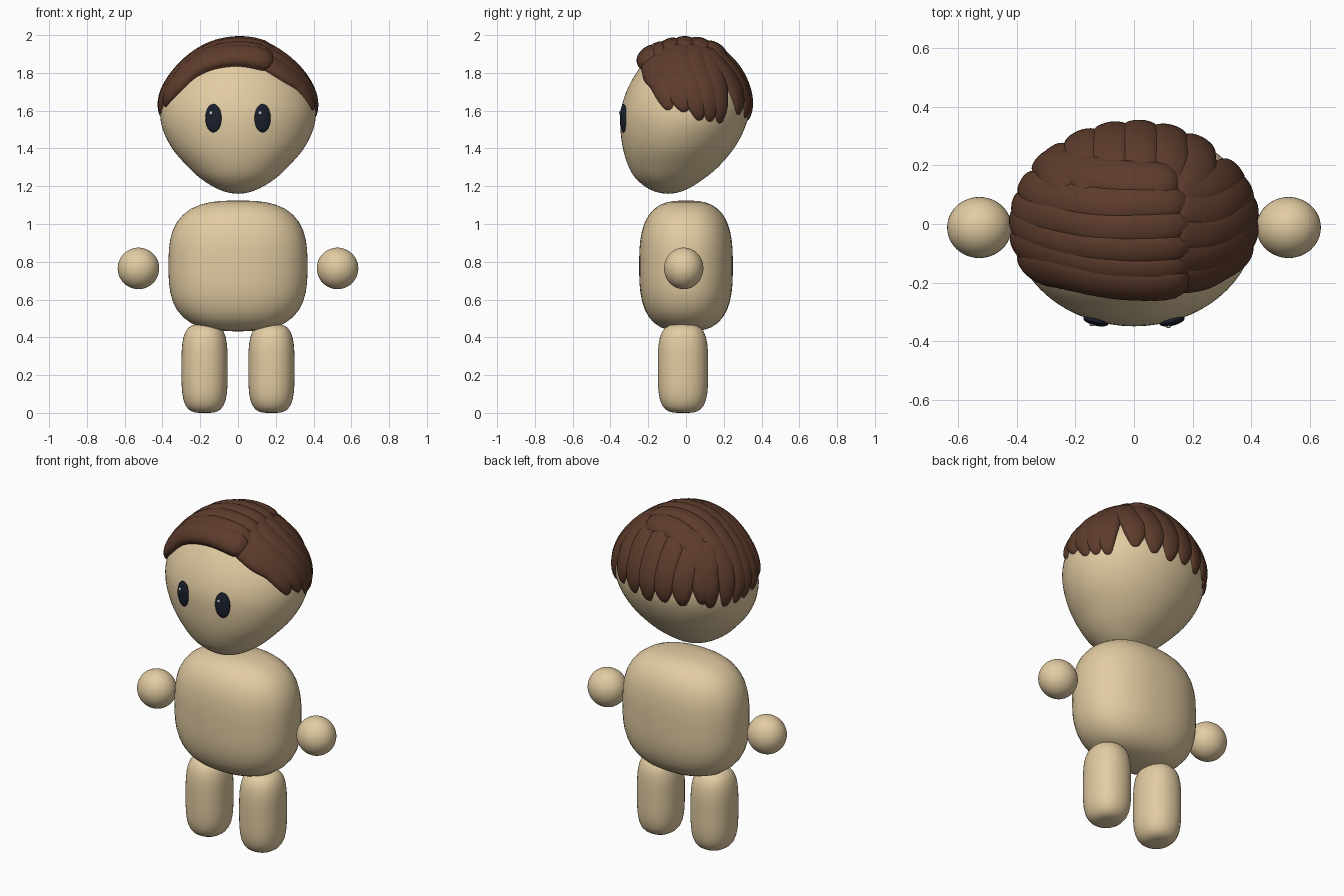
import bpy, bmesh, math
from mathutils import Vector
from mathutils.bvhtree import BVHTree

if "Cube" in bpy.data.objects:
    bpy.data.objects.remove(bpy.data.objects["Cube"])


def material(name, col):
    m = bpy.data.materials.new(name)
    m.diffuse_color = (*col, 1)
    m.use_nodes = True
    m.node_tree.nodes["Principled BSDF"].inputs["Base Color"].default_value = m.diffuse_color
    return m


SKIN = material("skin", (0.76, 0.60, 0.36))
HAIR = material("hair_brown", (0.11, 0.045, 0.025))
DARK = material("eye_dark", (0.01, 0.014, 0.026))
WHITE = material("eye_white", (0.95, 0.95, 0.95))


def finish(bm, name, mat):
    bmesh.ops.recalc_face_normals(bm, faces=bm.faces)
    me = bpy.data.meshes.new(name)
    for f in bm.faces:
        f.smooth = True
    bm.to_mesh(me)
    bm.free()
    ob = bpy.data.objects.new(name, me)
    bpy.context.collection.objects.link(ob)
    me.materials.append(mat)
    return ob


def rounded(name, loc, half, flat=2.0, tall=2.0, mat=SKIN, seg=48):
    """Super-ellipsoid: flat = plan squareness, tall = elevation squareness."""
    bm = bmesh.new()
    bmesh.ops.create_uvsphere(bm, u_segments=seg, v_segments=seg // 2, radius=1)
    for v in bm.verts:
        x, y, z = (abs(c) for c in v.co)
        r = (x ** flat + y ** flat) ** (1 / flat)
        k = (r ** tall + z ** tall) ** (-1 / tall)
        v.co = Vector([c * k * h for c, h in zip(v.co, half)])
    ob = finish(bm, name, mat)
    ob.location = loc
    return ob


def spline(p, t):
    """Catmull-Rom through p[1:-1], t from 0 to 1."""
    n = len(p) - 3
    i = min(int(t * n), n - 1)
    u = t * n - i
    a, b, c, d = p[i:i + 4]
    return b + 0.5 * u * (c - a + u * (2 * a - 5 * b + 4 * c - d + u * (3 * (b - c) + d - a)))


# Torso, legs and hands
rounded("torso", (0, 0, 0.778), (0.368, 0.248, 0.346), 2.3, 2.9)
for s, side in ((-1, "left"), (1, "right")):
    rounded(side + "_leg", (s * 0.177, -0.016, 0.235), (0.122, 0.133, 0.235), 2.2, 3.7)
    rounded(side + "_hand", (s * 0.527, -0.012, 0.765), (0.11, 0.104, 0.11))

# Head: rows of height, half width, front y, back y
ROWS = [(1.16, 0, -.095, -.095), (1.18, .095, -.185, -.003), (1.235, .19, -.26, .088),
        (1.30, .262, -.302, .168), (1.395, .345, -.333, .25), (1.50, .398, -.347, .308),
        (1.60, .412, -.345, .334), (1.70, .388, -.316, .322), (1.80, .322, -.263, .276),
        (1.88, .232, -.195, .205), (1.935, .125, -.105, .11), (1.955, 0, .005, .005)]
rows = [Vector(r) for r in ROWS]
flip = lambda r: Vector((r[0], -r[1], r[3], r[2]))
rows = [flip(rows[1])] + rows + [flip(rows[-2])]
bm = bmesh.new()
N, SEG = 44, 64
rings = []
for i in range(N + 1):
    z, w, f, b = spline(rows, i / N)
    if i in (0, N):
        rings.append([bm.verts.new((0, f, z))] * SEG)
        continue
    angs = [math.tau * k / SEG for k in range(SEG)]
    rings.append([bm.verts.new((w * math.cos(a), (f + b) / 2 + (b - f) / 2 * math.sin(a), z)) for a in angs])
for i in range(N):
    for k in range(SEG):
        q = (rings[i][k], rings[i][(k + 1) % SEG], rings[i + 1][(k + 1) % SEG], rings[i + 1][k])
        bm.faces.new(list(dict.fromkeys(q)))
bmesh.ops.recalc_face_normals(bm, faces=bm.faces)
skull = BVHTree.FromBMesh(bm)
finish(bm, "head", SKIN)
CENTRE = Vector((0, 0, 1.6))


def on_head(p):
    """Project a point on the head; (x, y) drops from above, (x, y, z) goes radially."""
    if len(p) == 2:
        hit = skull.ray_cast(Vector((*p, 3)), Vector((0, 0, -1)))
    else:
        hit = skull.ray_cast(CENTRE, (Vector(p) - CENTRE).normalized())
    n = hit[1]
    return hit[0], n if n.dot(hit[0] - CENTRE) > 0 else -n


# Eyes with small highlights
for s, side in ((-1, "left"), (1, "right")):
    p = skull.ray_cast(Vector((s * 0.13, -2, 1.56)), Vector((0, 1, 0)))[0]
    eye = rounded(side + "_eye", p, (0.044, 0.016, 0.075), mat=DARK, seg=32)
    eye.rotation_euler.z = s * 0.24
    rounded(side + "_eye_highlight", p + Vector((-0.013, -0.016 - s * 0.003, 0.028)),
            (0.009, 0.005, 0.01), mat=WHITE, seg=12)


def lock(bm, pts, w, h, lift=0.0, n=28, m=12):
    """A domed, tapering lock of hair laid over the head along pts."""
    path = [on_head(p)[0] for p in pts]
    path = [2 * path[0] - path[1]] + path + [2 * path[-1] - path[-2]]
    grid = []
    for i in range(n + 1):
        t = i / n
        c, nor = on_head(spline(path, t))
        tan = spline(path, min(1, t + .02)) - spline(path, max(0, t - .02))
        side = nor.cross(tan).normalized()
        start = math.sqrt(max(0.02, 1 - max(0, 1 - t / 0.1) ** 2))
        taper = 1 - 0.8 * max(0, (t - 0.65) / 0.35) ** 2
        height = h * start * (1 - 0.35 * t) * math.sqrt(max(0.02, 1 - t ** 9))
        row = []
        for j in range(m + 1):
            a = math.pi * j / m
            q, nq = on_head(c + side * (w * start * taper * math.cos(a)))
            row.append(bm.verts.new(q + nq * ((height + lift * (1 - t)) * max(0, math.sin(a)) ** 0.6 - 0.008)))
        grid.append(row)
    for i in range(n):
        for j in range(m):
            bm.faces.new((grid[i][j], grid[i + 1][j], grid[i + 1][j + 1], grid[i][j + 1]))
    bm.faces.new(grid[0])
    bm.faces.new(grid[-1][::-1])


# Hair at the back: locks hanging down side by side
bm = bmesh.new()
for k, tip in enumerate((1.56, 1.54, 1.55, 1.53, 1.55, 1.57)):
    x = -0.29 + k * 0.104
    y = 0.345 - 1.1 * x * x
    lock(bm, [(x * 0.7, 0.10), (x * 0.95, 0.19), (x * 1.05, y, 1.72), (x * 1.08, y + .02, tip)], 0.068, 0.046)
finish(bm, "back_hair", HAIR)

# Short side of the parting
bm = bmesh.new()
for pts in ([(.11, -.175), (.24, -.17), (.37, -.135, 1.75), (.395, -.085, 1.60)],
            [(.12, -.11), (.25, -.105), (.385, -.05, 1.72), (.41, .0, 1.59)],
            [(.12, -.03), (.26, -.03), (.385, .03, 1.72), (.41, .08, 1.54)],
            [(.12, .05), (.26, .05), (.375, .11, 1.72), (.40, .14, 1.53)],
            [(.12, .11), (.24, .125), (.335, .17, 1.72), (.36, .195, 1.52)]):
    lock(bm, pts, 0.067, 0.046)
finish(bm, "right_hair", HAIR)

# Long side swept over from the parting
bm = bmesh.new()
for pts, w, h in (([(.19, -.175), (-.02, -.19), (-.22, -.16), (-.36, -.155, 1.74), (-.40, -.115, 1.62)], .07, .064),
                  ([(.20, -.13), (-.08, -.145), (-.25, -.115), (-.385, -.08, 1.72), (-.41, -.04, 1.58)], .062, .052),
                  ([(.205, -.07), (-.08, -.08), (-.26, -.06), (-.385, -.01, 1.72), (-.41, .04, 1.56)], .06, .046),
                  ([(.205, 0), (-.08, -.01), (-.26, .02), (-.385, .05, 1.72), (-.41, .10, 1.54)], .06, .044),
                  ([(.195, .07), (-.08, .07), (-.25, .09), (-.36, .13, 1.72), (-.39, .16, 1.53)], .065, .046),
                  ([(.16, .13), (-.04, .15), (-.2, .175), (-.30, .215, 1.72), (-.34, .23, 1.53)], .072, .05)):
    lock(bm, pts, w, h, 0.009)
finish(bm, "left_hair", HAIR)
